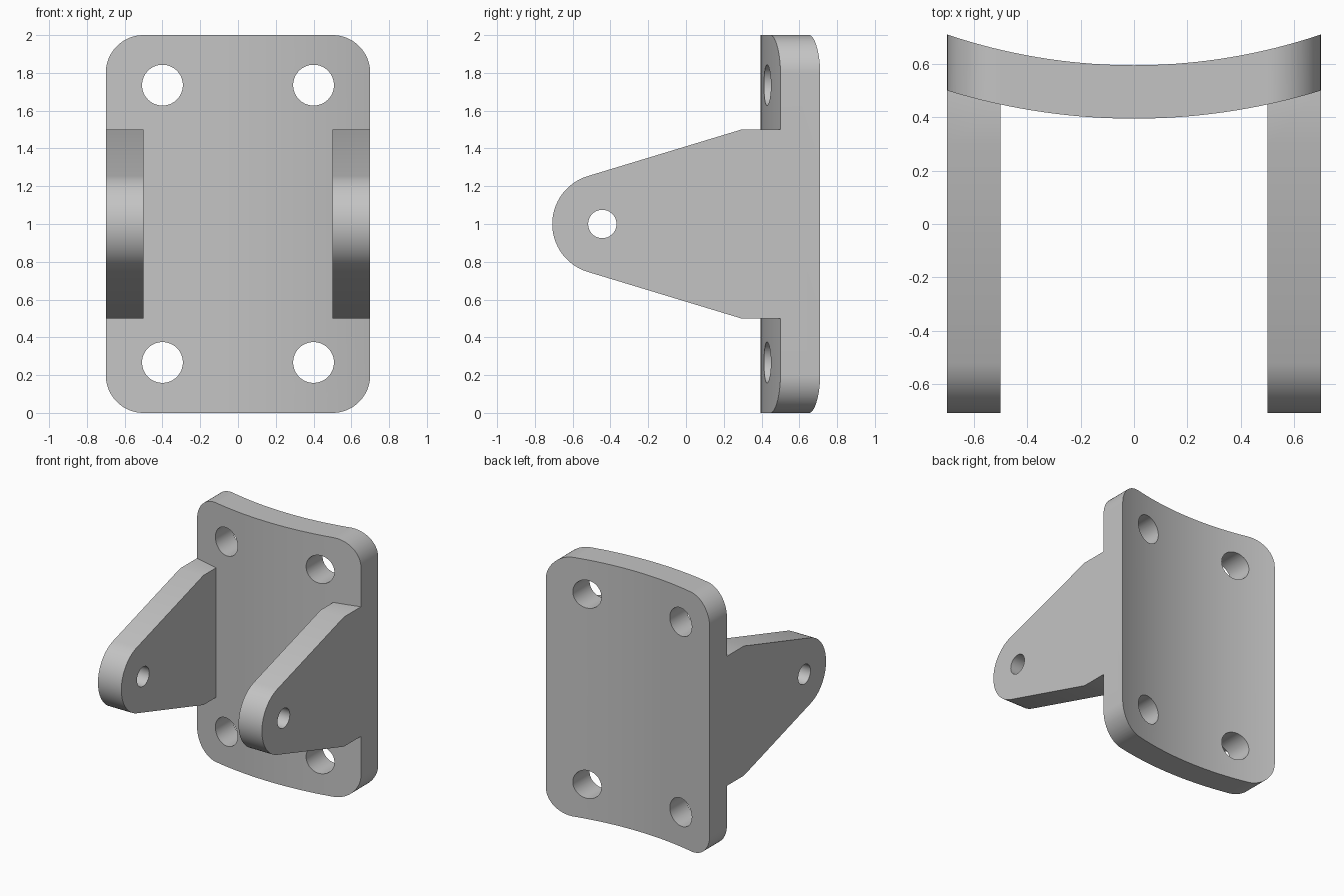
import bpy, bmesh, math

if "Cube" in bpy.data.objects:
    bpy.data.objects.remove(bpy.data.objects["Cube"], do_unlink=True)

grey = bpy.data.materials.new("plain grey")
grey.use_nodes = True
grey.diffuse_color = (0.55, 0.55, 0.55, 1)
grey.node_tree.nodes["Principled BSDF"].inputs["Base Color"].default_value = (0.55, 0.55, 0.55, 1)


def arc(cx, cy, r, start, end, steps):
    """Points along a circular arc, angles in degrees."""
    angles = [math.radians(start + (end - start) * i / steps) for i in range(steps + 1)]
    return [(cx + r * math.cos(a), cy + r * math.sin(a)) for a in angles]


def circle(cx, cy, r, steps=64):
    return arc(cx, cy, r, 0, 360, steps)[:-1]


def prism(name, outline, axis, low, high):
    """Extrude a 2D outline along one axis; the outline uses the other two in order."""
    def place(p, depth):
        co = list(p)
        co.insert("xyz".index(axis), depth)
        return co
    bm = bmesh.new()
    base = bm.faces.new([bm.verts.new(place(p, low)) for p in outline])
    top = bmesh.ops.extrude_face_region(bm, geom=[base])["geom"]
    for v in top:
        if isinstance(v, bmesh.types.BMVert):
            v.co["xyz".index(axis)] = high
    bmesh.ops.recalc_face_normals(bm, faces=bm.faces)
    mesh = bpy.data.meshes.new(name)
    bm.to_mesh(mesh)
    bm.free()
    mesh.materials.append(grey)
    obj = bpy.data.objects.new(name, mesh)
    bpy.context.collection.objects.link(obj)
    return obj


def combine(target, tool, operation):
    """Apply a boolean and discard the tool."""
    mod = target.modifiers.new(operation, "BOOLEAN")
    mod.operation, mod.object, mod.solver = operation, tool, "EXACT"
    bpy.context.view_layer.objects.active = target
    bpy.ops.object.modifier_apply(modifier=mod.name)
    bpy.data.objects.remove(tool, do_unlink=True)


# Curved back plate: a slice of a tube trimmed to a rounded rectangle
center_y, inner, outer = 2.78, 2.185, 2.385
tube = arc(0, center_y, outer, 250, 290, 64) + arc(0, center_y, inner, 290, 250, 64)
bracket = prism("curved_bracket", tube, "z", -0.1, 2.1)
rounded = []
for sx, sz, start in ((1, 1, 0), (-1, 1, 90), (-1, -1, 180), (1, -1, 270)):
    rounded += arc(0.5 * sx, 1 + 0.8 * sz, 0.2, start, start + 90, 24)
combine(bracket, prism("plate_trim", rounded, "y", -1, 2), "INTERSECT")

# Tapered side lugs with a round nose tangent to the sloping edges
nose_y, nose_r = -0.443, 0.265
dy, dz = 0.293 - nose_y, 0.5
tangent = math.degrees(math.atan2(dz, dy) + math.acos(nose_r / math.hypot(dy, dz)))
profile = [(0.55, 0.5), (0.55, 1.5), (0.293, 1.5)]
profile += arc(nose_y, 1, nose_r, tangent, 360 - tangent, 48) + [(0.293, 0.5)]
for side, low, high in (("left", 0.5, 0.7), ("right", -0.7, -0.5)):
    combine(bracket, prism(side + "_lug", profile, "x", low, high), "UNION")

# Pivot hole through both lugs
combine(bracket, prism("pivot_hole", circle(nose_y, 1, 0.075), "x", -1, 1), "DIFFERENCE")

# Four mounting holes through the plate
for x in (-0.4, 0.4):
    for z in (0.267, 1.735):
        combine(bracket, prism("mounting_hole", circle(x, z, 0.108), "y", 0.2, 1), "DIFFERENCE")

# Smooth curves, crisp edges
bpy.ops.object.select_all(action="DESELECT")
bracket.select_set(True)
bpy.context.view_layer.objects.active = bracket
bpy.ops.object.shade_smooth_by_angle(angle=math.radians(25))
